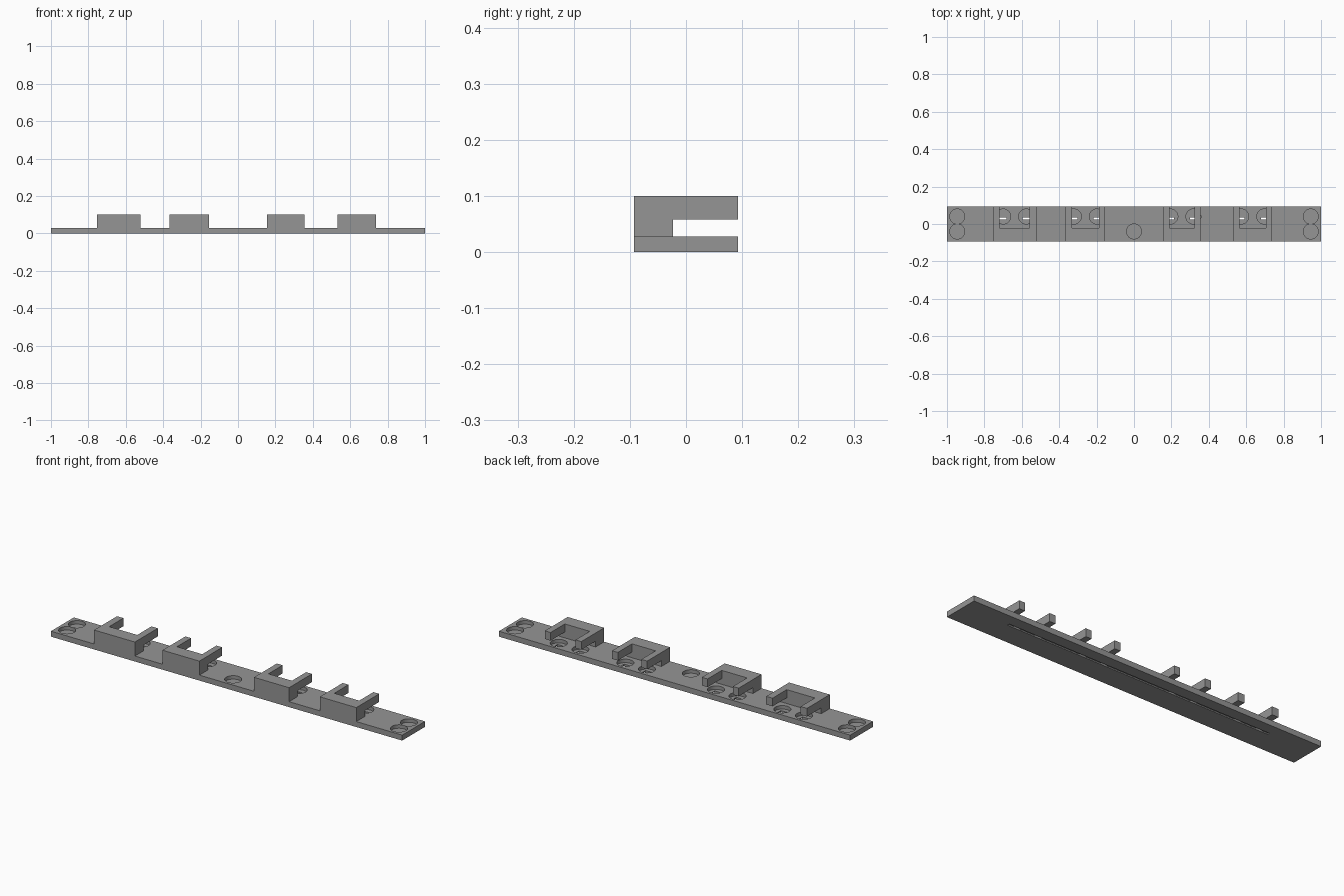
import bpy, bmesh
from mathutils import Matrix

if "Cube" in bpy.data.objects:
    bpy.data.objects.remove(bpy.data.objects["Cube"])

grey = bpy.data.materials.new("mid grey")
grey.diffuse_color = (0.3, 0.3, 0.3, 1)
grey.use_nodes = True
grey.node_tree.nodes["Principled BSDF"].inputs["Base Color"].default_value = grey.diffuse_color

W = 0.093            # half depth of the bar
PLATE, TOP = 0.028, 0.1


def finish(name, bm):
    mesh = bpy.data.meshes.new(name)
    bm.to_mesh(mesh)
    bm.free()
    mesh.materials.append(grey)
    ob = bpy.data.objects.new(name, mesh)
    bpy.context.collection.objects.link(ob)
    return ob


def box(name, x0, x1, y0, y1, z0, z1):
    bm = bmesh.new()
    m = Matrix.Translation(((x0 + x1) / 2, (y0 + y1) / 2, (z0 + z1) / 2))
    m = m @ Matrix.Diagonal((x1 - x0, y1 - y0, z1 - z0, 1))
    bmesh.ops.create_cube(bm, size=1, matrix=m)
    return finish(name, bm)


def disc(name, x, y, r, z0, z1):
    bm = bmesh.new()
    bmesh.ops.create_cone(bm, cap_ends=True, segments=48, radius1=r, radius2=r,
                          depth=z1 - z0, matrix=Matrix.Translation((x, y, (z0 + z1) / 2)))
    return finish(name, bm)


def cut(target, cutter):
    cutter.hide_render = True
    cutter.hide_set(True)
    mod = target.modifiers.new(cutter.name, 'BOOLEAN')
    mod.operation = 'DIFFERENCE'
    mod.solver = 'EXACT'
    mod.object = cutter


# Long base plate
plate = box("base_plate", -1, 1, -W, W, 0, PLATE)

# Narrow channel along the underside
cut(plate, box("channel_cutter", -0.75, 0.75, 0.024, 0.036, -0.02, 0.006))

# Round blind pockets at the ends and in the middle
pockets = [(s * 0.945, y) for s in (-1, 1) for y in (-0.04, 0.04)] + [(0, -0.04)]

# Brackets: centre, outer half width, inner half width
brackets = [(-0.638, 0.116, 0.08), (-0.26, 0.105, 0.072),
            (0.256, 0.1, 0.067), (0.635, 0.104, 0.071)]
for cx, outer, inner in brackets:
    # U-shaped bracket: side profile first, then the opening between the prongs
    profile = [(-W, PLATE), (-0.023, PLATE), (-0.023, 0.058),
               (W, 0.058), (W, TOP), (-W, TOP)]
    bm = bmesh.new()
    face = bm.faces.new([bm.verts.new((cx - outer, y, z)) for y, z in profile])
    ext = bmesh.ops.extrude_face_region(bm, geom=[face])
    moved = [g for g in ext["geom"] if isinstance(g, bmesh.types.BMVert)]
    bmesh.ops.translate(bm, verts=moved, vec=(2 * outer, 0, 0))
    bmesh.ops.recalc_face_normals(bm, faces=bm.faces)
    bracket = finish("bracket", bm)
    cut(bracket, box("opening_cutter", cx - inner, cx + inner, -0.0225, 0.2, 0.04, 0.2))

    # Pocket with a small square hole under each prong
    for s in (-1, 1):
        px = cx + s * 0.0615
        pockets.append((px, 0.04))
        cut(plate, box("square_hole_cutter", px - 0.0185, px + 0.0185,
                       0.024, 0.054, 0.004, 0.02))

for x, y in pockets:
    cut(plate, disc("pocket_cutter", x, y, 0.04, 0.01, 0.05))
